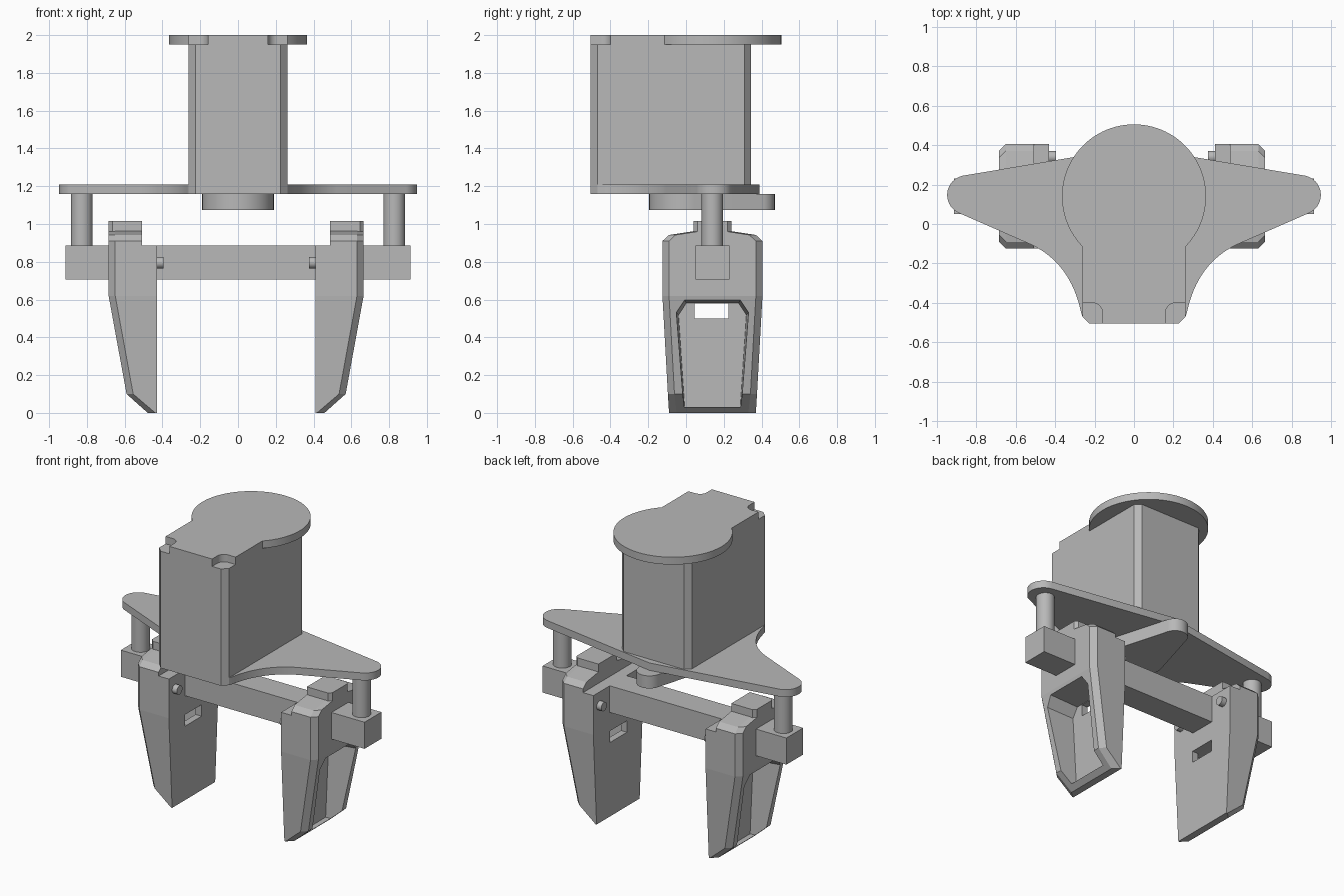
import bpy, bmesh, math
from mathutils import Vector

cube = bpy.data.objects.get("Cube")
if cube:
    bpy.data.objects.remove(cube, do_unlink=True)

grey = bpy.data.materials.new("mid_grey")
grey.use_nodes = True
grey.diffuse_color = (0.48, 0.48, 0.48, 1)
grey.node_tree.nodes["Principled BSDF"].inputs["Base Color"].default_value = (0.48, 0.48, 0.48, 1)

AXIS_Y = 0.14     # depth of the gripper's centre plane
MID_X = -0.01     # finger pair's centre


def loft(name, rings):
    """Skin a stack of equal-length point rings and cap both ends."""
    bm = bmesh.new()
    rows = [[bm.verts.new(p) for p in ring] for ring in rings]
    n = len(rows[0])
    for a, b in zip(rows, rows[1:]):
        for i in range(n):
            j = (i + 1) % n
            bm.faces.new((a[i], a[j], b[j], b[i]))
    bm.faces.new(rows[0])
    bm.faces.new(rows[-1])
    bmesh.ops.recalc_face_normals(bm, faces=bm.faces)
    mesh = bpy.data.meshes.new(name)
    bm.to_mesh(mesh)
    bm.free()
    mesh.materials.append(grey)
    obj = bpy.data.objects.new(name, mesh)
    bpy.context.collection.objects.link(obj)
    return obj


def prism(name, outline, z0, z1):
    return loft(name, [[(x, y, z) for x, y in outline] for z in (z0, z1)])


def box(name, x0, x1, y0, y1, z0, z1):
    return prism(name, [(x0, y0), (x1, y0), (x1, y1), (x0, y1)], z0, z1)


def arc(cx, cy, r, start, end, steps=24):
    """Points on an arc, angles in degrees."""
    angles = [math.radians(start + (end - start) * i / steps) for i in range(steps + 1)]
    return [(cx + r * math.cos(a), cy + r * math.sin(a)) for a in angles]


def both_sides(half):
    """Close a right-half outline running front to back with its mirror."""
    return half + [(-x, y) for x, y in reversed(half) if abs(x) > 1e-5]


def smooth(obj):
    bpy.ops.object.select_all(action="DESELECT")
    bpy.context.view_layer.objects.active = obj
    obj.select_set(True)
    bpy.ops.object.shade_smooth_by_angle(angle=math.radians(25))


def cut(obj, cutter):
    mod = obj.modifiers.new("cut", "BOOLEAN")
    mod.operation, mod.solver, mod.object = "DIFFERENCE", "EXACT", cutter
    bpy.context.view_layer.objects.active = obj
    bpy.ops.object.modifier_apply(modifier=mod.name)
    bpy.data.objects.remove(cutter, do_unlink=True)


# Motor housing with chamfered upright edges
prism("motor_housing", both_sides([(0.225, -0.505), (0.262, -0.468), (0.262, 0.31), (0.225, 0.345)]), 1.16, 1.95)

# Lid: round cap merged with a body whose front corners are scooped out
R = 0.365
meet = math.degrees(math.asin(-math.sqrt(R * R - 0.262 ** 2) / R))
lid = [(0.16, -0.505), (0.16, -0.45)] + arc(0.21, -0.45, 0.05, 180, 90, 8)
lid += [(0.262, -0.4)] + arc(0, AXIS_Y, R, meet, 90, 36)
smooth(prism("lid", both_sides(lid), 1.95, 2.0))

# Mounting flange with swept front edges and rounded tips
sweep = [(0.225, -0.505), (0.262, -0.468)]
p0, p1, p2 = Vector((0.268, -0.45)), Vector((0.32, -0.2)), Vector((0.52, -0.105))
for i in range(17):
    t = i / 16
    sweep.append(tuple(p0 * (1 - t) ** 2 + p1 * 2 * t * (1 - t) + p2 * t * t))
flange = sweep + arc(0.847, 0.147, 0.1, -65, 81) + [(0, 0.39)]
smooth(prism("mounting_flange", both_sides(flange), 1.16, 1.21))

# Tapered servo horn under the flange
horn = arc(0, -0.005, 0.19, -90, 16) + arc(0, 0.39, 0.08, 16, 90, 12)
smooth(prism("servo_horn", both_sides(horn), 1.075, 1.16))

# Slide bar and the posts that hang it
box("slide_bar", -0.912, 0.912, 0.05, 0.23, 0.705, 0.885)
for s, side in ((1, "left"), (-1, "right")):
    smooth(prism(f"{side}_post", arc(s * 0.827, AXIS_Y, 0.057, 0, 348.75, 31), 0.885, 1.16))


def section(s, x_in, x_out, half, z, c=0.035):
    """Finger cross-section, chamfered on its two outer corners."""
    pts = [(x_in, -half), (x_out - c, -half), (x_out, c - half),
           (x_out, half - c), (x_out - c, half), (x_in, half)]
    return [(MID_X + s * x, AXIS_Y + y, z) for x, y in pts]


def finger(s, side):
    # Tapering jaw
    jaw = loft(f"{side}_finger", [section(s, 0.42, *row) for row in (
        (0.468, 0.23, 0, 0.04), (0.58, 0.236, 0.1), (0.675, 0.265, 0.62), (0.675, 0.265, 0.885))])

    # Hollow in the outer face, narrowing inward
    pocket = [(-0.16, 0.03), (0.16, 0.03), (0.195, 0.535), (0.15, 0.6), (-0.15, 0.6), (-0.195, 0.535)]
    rings = []
    for x, k in ((0.465, 0.92), (0.72, 1.0)):
        rings.append([(MID_X + s * x, AXIS_Y + y * k, 0.03 + (z - 0.03) * (0.6 + 0.4 * k))
                      for y, z in pocket])
    cut(jaw, loft("pocket_cutter", rings))

    # Slot through the inner wall
    xs = sorted((MID_X + s * 0.38, MID_X + s * 0.55))
    cut(jaw, box("slot_cutter", *xs, 0.045, 0.225, 0.5, 0.578))

    # Stepped shoulder and top pad
    loft(f"{side}_finger_shoulder", [section(s, 0.497, 0.675, *row) for row in (
        (0.265, 0.885), (0.265, 0.91), (0.23, 0.942), (0.1, 0.962))])
    loft(f"{side}_finger_pad", [section(s, 0.497, 0.675, 0.1, z, 0.02) for z in (0.95, 1.015)])

    # Pins on the inner face
    for y, place in ((-0.06, "front"), (0.34, "back")):
        ring = arc(y, 0.795, 0.03, 0, 345, 23)
        smooth(loft(f"{side}_{place}_pin", [[(MID_X + s * x, a, b) for a, b in ring] for x in (0.385, 0.43)]))


finger(1, "left")
finger(-1, "right")
